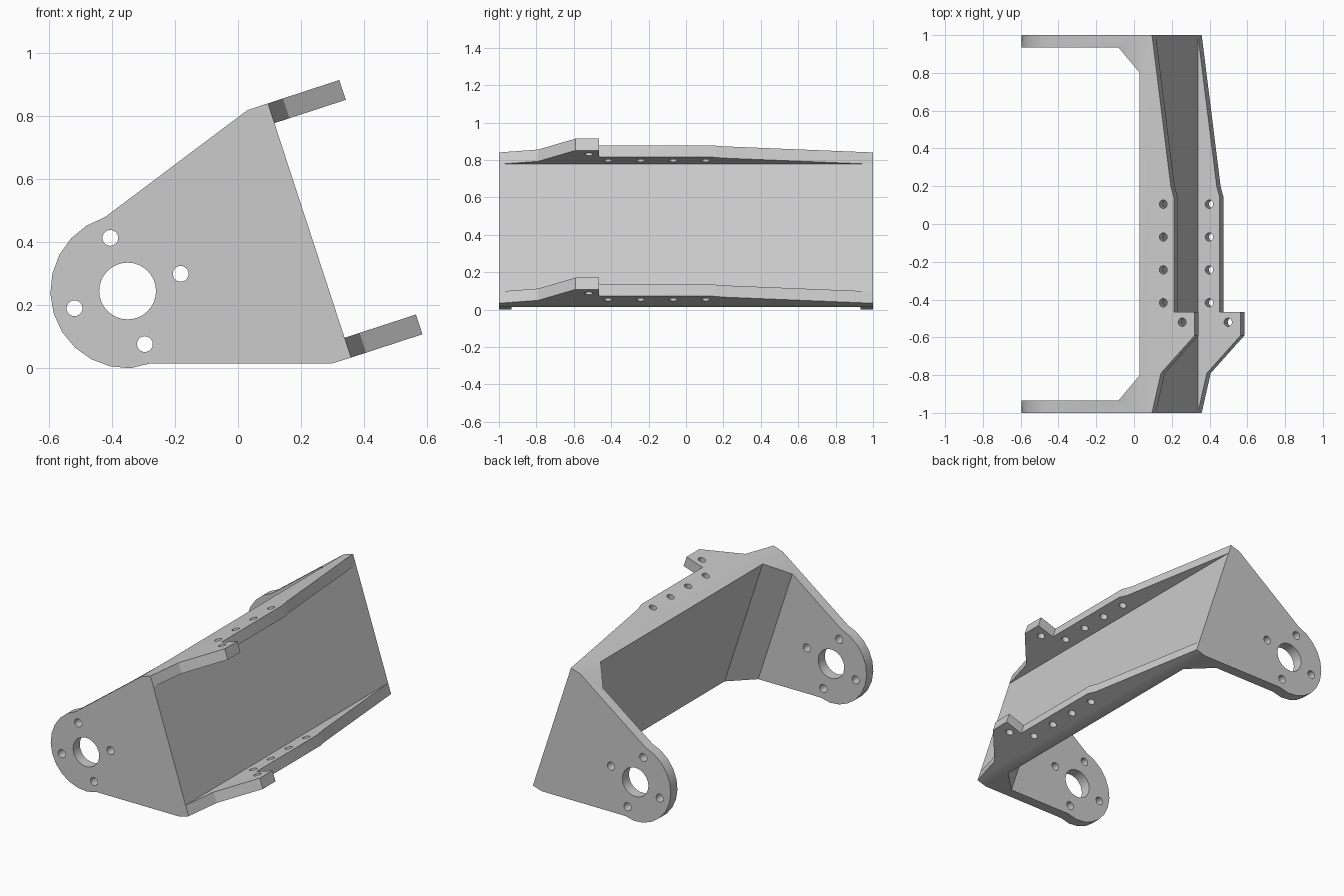
import bpy, bmesh
from math import radians, cos, sin
from mathutils import Vector, Matrix

if "Cube" in bpy.data.objects:
    bpy.data.objects.remove(bpy.data.objects["Cube"], do_unlink=True)

grey = bpy.data.materials.new("plain grey")
grey.use_nodes = True
colour = (0.6, 0.6, 0.6, 1)
grey.diffuse_color = colour
grey.node_tree.nodes["Principled BSDF"].inputs["Base Color"].default_value = colour

# Tilted frame: origin at the upper front edge of the web
TILT = radians(18.1)
ORIGIN = Vector((0.095, 0, 0.84))
OUT = Vector((cos(TILT), 0, sin(TILT)))
UP = Vector((-sin(TILT), 0, cos(TILT)))
SIDE = Vector((0, 1, 0))
HEIGHT = 0.848      # web height along UP
PLATE = 0.066       # plate thickness


def tilted(u, y, v):
    return ORIGIN + OUT * u + SIDE * y + UP * v


def finish(name, bm):
    bmesh.ops.recalc_face_normals(bm, faces=bm.faces)
    mesh = bpy.data.meshes.new(name)
    bm.to_mesh(mesh)
    bm.free()
    mesh.materials.append(grey)
    obj = bpy.data.objects.new(name, mesh)
    bpy.context.collection.objects.link(obj)
    return obj


def prism(name, points, sweep):
    bm = bmesh.new()
    face = bm.faces.new([bm.verts.new(p) for p in points])
    swept = bmesh.ops.extrude_face_region(bm, geom=[face])["geom"]
    bmesh.ops.translate(bm, vec=sweep, verts=[g for g in swept if isinstance(g, bmesh.types.BMVert)])
    return finish(name, bm)


def drills(name, holes, axis, length):
    bm = bmesh.new()
    turn = axis.to_track_quat("Z", "Y").to_matrix().to_4x4()
    for centre, radius in holes:
        bmesh.ops.create_cone(bm, cap_ends=True, segments=32, radius1=radius, radius2=radius,
                              depth=length, matrix=Matrix.Translation(centre) @ turn)
    return finish(name, bm)


def select(obj):
    bpy.ops.object.select_all(action="DESELECT")
    obj.select_set(True)
    bpy.context.view_layer.objects.active = obj


def cut(obj, cutter):
    select(obj)
    mod = obj.modifiers.new("cut", "BOOLEAN")
    mod.operation = "DIFFERENCE"
    mod.solver = "EXACT"
    mod.object = cutter
    bpy.ops.object.modifier_apply(modifier=mod.name)
    bpy.data.objects.remove(cutter, do_unlink=True)


# Body: side profile with a rounded ear, swept across the full width
hub = Vector((-0.35, 0, 0.245))


def around_hub(radius, degrees):
    return hub + Vector((cos(radians(degrees)), 0, sin(radians(degrees)))) * radius


profile = [around_hub(0.245, 107 + 15 * i) for i in range(12)]
profile += [Vector((-0.28, 0, 0.015)), Vector((0.297, 0, 0.015)), tilted(0, 0, -HEIGHT),
            tilted(0, 0, 0), tilted(-0.068, 0, 0)]
body = prism("bracket_body", [p - SIDE for p in profile], SIDE * 2)

# Pocket that leaves the web, two ears and chamfered inner corners
half = [(-0.068, 0.8), (-0.2, 0.934), (-1.5, 0.934)]
outline = half + [(u, -y) for u, y in reversed(half)]
cut(body, prism("pocket", [tilted(u, y, -2) for u, y in outline], UP * 3))

# Bearing hole and four bolt holes through both ears
holes = [(hub, 0.09)] + [(around_hub(0.177, 18 + 90 * i), 0.025) for i in range(4)]
cut(body, drills("ear_drills", holes, SIDE, 3))

# Two matching front flanges with a tab and bolt holes
edge = [(0, -1), (0.05, -0.79), (0.238, -0.59), (0.238, -0.465),
        (0.122, -0.465), (0.122, 0.14), (0.105, 0.2), (0, 1)]
bolts = [(0.063, 0.105 - 0.174 * i) for i in range(4)] + [(0.168, -0.52)]
parts = [body]
for name, base in (("upper_flange", -PLATE), ("lower_flange", -HEIGHT)):
    flange = prism(name, [tilted(u, y, base) for u, y in edge], UP * PLATE)
    centres = [(tilted(u, y, base + PLATE / 2), 0.022) for u, y in bolts]
    cut(flange, drills("flange_drills", centres, UP, 0.3))
    parts.append(flange)

for part in parts:
    select(part)
    bpy.ops.object.shade_smooth_by_angle(angle=radians(20))
